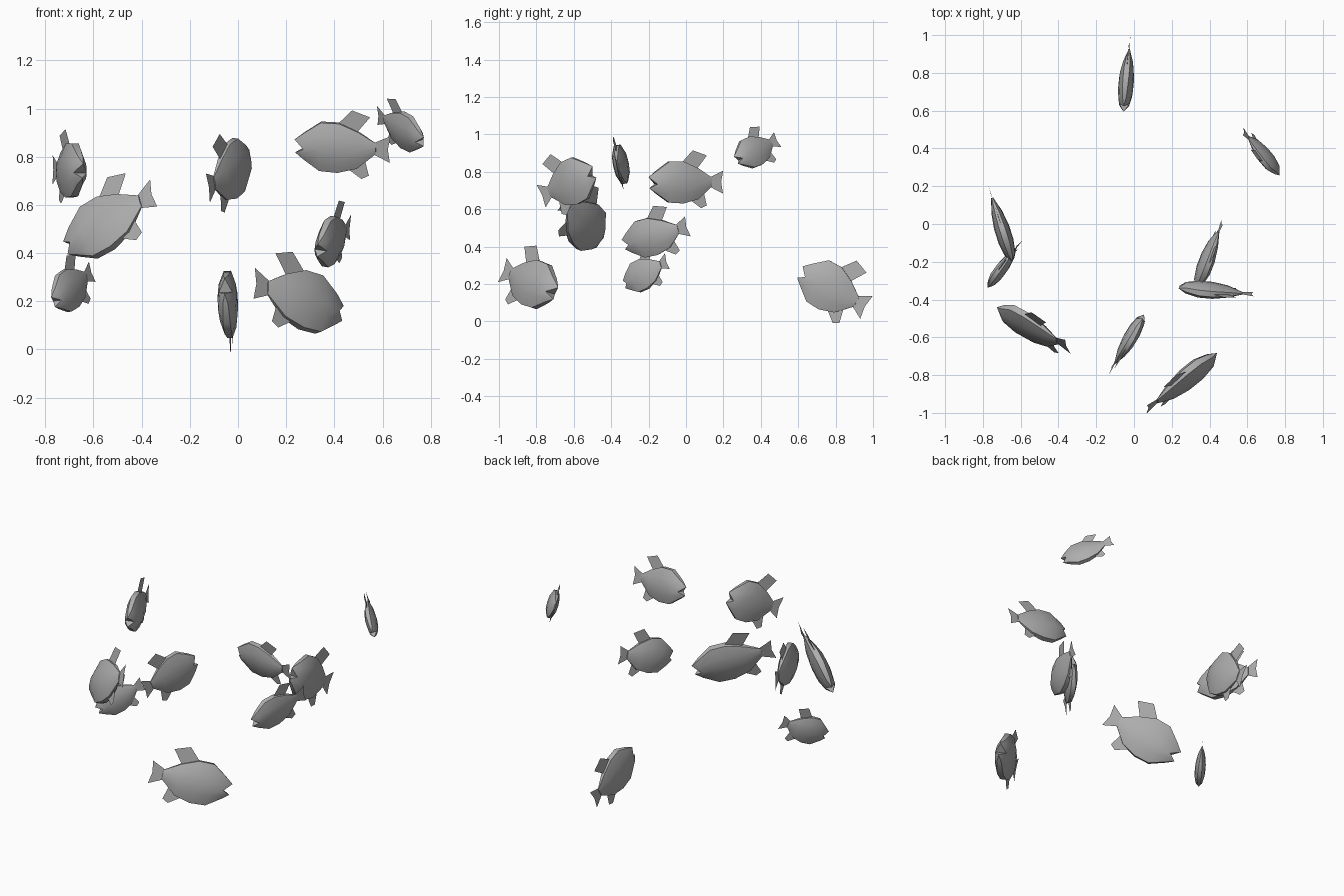
import bpy, bmesh
from mathutils import Vector, Matrix

if "Cube" in bpy.data.objects:
    bpy.data.objects.remove(bpy.data.objects["Cube"])

grey = bpy.data.materials.new("fish_grey")
grey.diffuse_color = (0.42, 0.42, 0.42, 1)
grey.use_nodes = True
grey.node_tree.nodes["Principled BSDF"].inputs["Base Color"].default_value = grey.diffuse_color

# Body stations for a fish of length 1: distance from snout, top, bottom, half width
STATIONS = [(.10, .13, -.14, .07), (.27, .245, -.25, .098), (.46, .245, -.26, .098),
            (.66, .165, -.21, .07), (.85, .055, -.055, .014)]

# Flat fins: outlines as (distance from snout, height)
FINS = {
    "dorsal_fin": [(.45, .24), (.59, .382), (.78, .32), (.65, .16)],
    "anal_fin": [(.57, -.225), (.71, -.317), (.785, -.28), (.74, -.12)],
    "tail_fin": [(.83, .06), (1.0, .137), (.975, 0), (1.0, -.137), (.83, -.06)],
}

# Each fish: snout, middle of tail edge, tip of dorsal fin, height factor
FISH = [
    ((-.055, .61, .27), (-.02, .965, .075), (-.03, .92, .28), 1.25),
    ((.772, .265, .865), (.578, .49, .972), (.638, .365, 1.04), 1.03),
    ((-.643, -.2, .747), (-.77, .198, .745), (-.728, .072, .88), 1.06),
    ((-.77, -.333, .2), (-.605, -.1, .323), (-.68, -.19, .378), 1.08),
    ((-.72, -.455, .425), (-.35, -.65, .65), (-.51, -.5, .70), 1.06),
    ((.05, -.49, .805), (-.125, -.775, .67), (-.09, -.745, .87), 1.33),
    ((.438, -.692, .155), (.067, -.982, .275), (.188, -.835, .40), 1.03),
    ((.33, -.338, .415), (.467, .01, .508), (.428, -.14, .597), 1.05),
    ((.234, -.335, .85), (.632, -.372, .83), (.513, -.39, .98), 1.03),
]


def body_mesh():
    bm = bmesh.new()
    rings = []
    for s, top, bot, w in STATIONS:
        mid = -.03 if s < .2 else (top + bot) / 2
        up, low = mid + (top - mid) * .5, mid + (bot - mid) * .5
        # Right half from the flat back to the flat belly, then its mirror
        half = [(.38 * w, top), (.9 * w, up), (w, mid), (.9 * w, low), (.38 * w, bot)]
        pts = half + [(-y, z) for y, z in reversed(half)]
        rings.append([bm.verts.new((s, y, z)) for y, z in pts])
    for a, b in zip(rings, rings[1:]):
        for i in range(10):
            j = (i + 1) % 10
            bm.faces.new((a[i], a[j], b[j], b[i]))
    bm.faces.new(rings[-1])
    # Jaws with an open mouth between them
    r = rings[0]
    upper = bm.verts.new((0, 0, .055))
    lower = bm.verts.new((.01, 0, -.078))
    for i, j in ((0, 1), (1, 2), (2, 7), (7, 8), (8, 9), (9, 0)):
        bm.faces.new((r[i], r[j], upper))
    for i, j in ((2, 3), (3, 4), (4, 5), (5, 6), (6, 7), (7, 2)):
        bm.faces.new((r[i], r[j], lower))
    bmesh.ops.recalc_face_normals(bm, faces=bm.faces[:])
    me = bpy.data.meshes.new("fish_body")
    bm.to_mesh(me)
    bm.free()
    return me


def fin_mesh(name, outline):
    me = bpy.data.meshes.new(name)
    me.from_pydata([(s, 0, h) for s, h in outline], [], [list(range(len(outline)))])
    return me


meshes = {"body": body_mesh()}
meshes.update({n: fin_mesh(n, o) for n, o in FINS.items()})
for me in meshes.values():
    me.materials.append(grey)

# Place every fish by its snout, tail and fin tip
for n, (snout, tail, tip, tall) in enumerate(FISH, 1):
    snout, tail, tip = Vector(snout), Vector(tail), Vector(tip)
    size = (tail - snout).length
    back = (tail - snout) / size
    up = tip - snout
    up = (up - back * up.dot(back)).normalized()
    side = up.cross(back)
    frame = Matrix((back, side, up)).transposed().to_4x4()
    pose = Matrix.Translation(snout) @ frame @ Matrix.Diagonal((size, size, size * tall, 1))
    for part, me in meshes.items():
        ob = bpy.data.objects.new(f"fish_{n}_{part}", me.copy())
        bpy.context.collection.objects.link(ob)
        ob.matrix_world = pose
        if part == "body":
            bpy.ops.object.select_all(action='DESELECT')
            ob.select_set(True)
            bpy.context.view_layer.objects.active = ob
            bpy.ops.object.shade_smooth_by_angle(angle=0.8)
